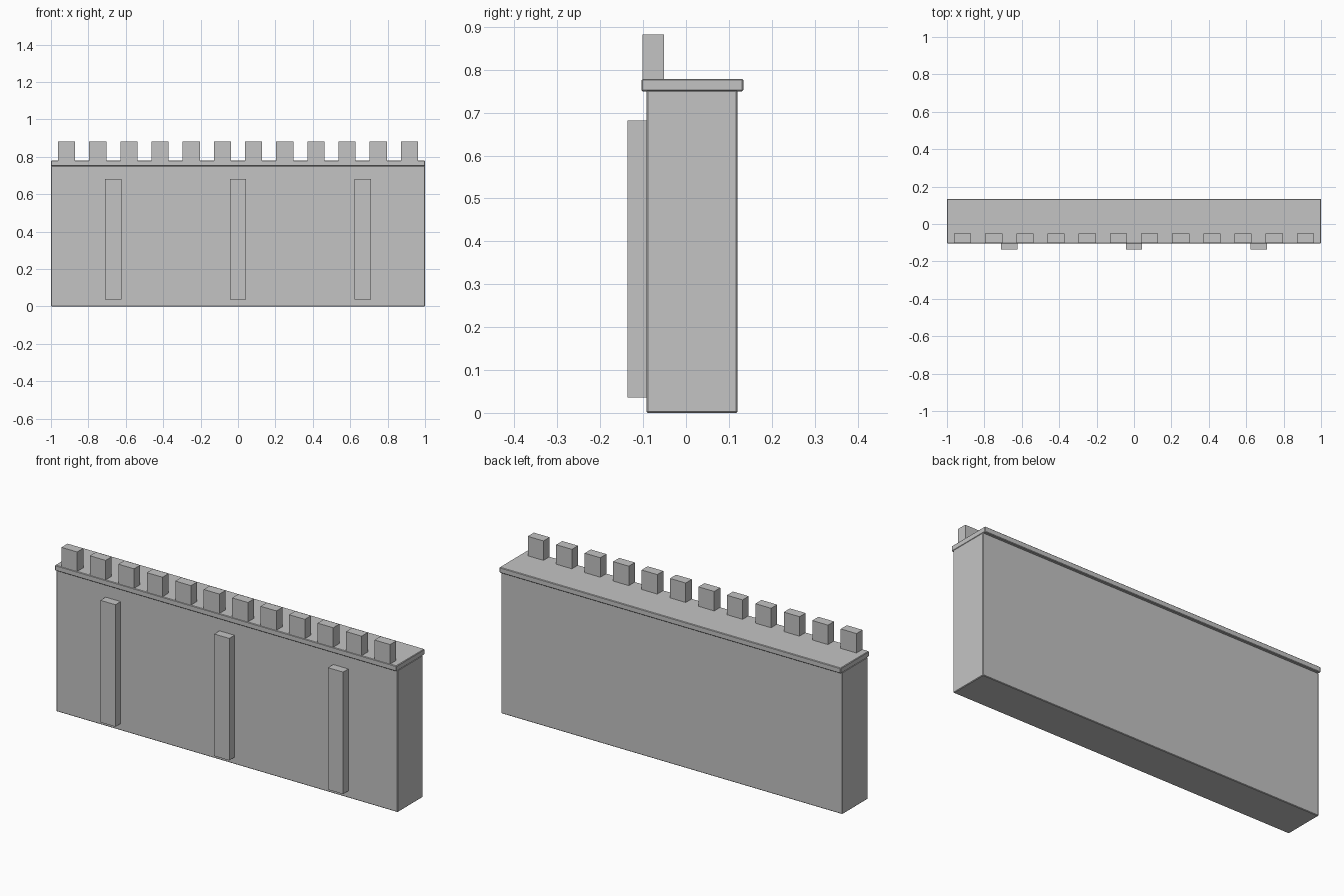
import bpy

cube = bpy.data.objects.get("Cube")
if cube:
    bpy.data.objects.remove(cube, do_unlink=True)

# Single stone colour
stone = bpy.data.materials.new("stone_grey")
stone.use_nodes = True
grey = (0.55, 0.55, 0.55, 1)
stone.diffuse_color = grey
stone.node_tree.nodes["Principled BSDF"].inputs["Base Color"].default_value = grey


def box(name, x, y, z, bevel=0):
    """Box spanning the given (min, max) ranges."""
    spans = (x, y, z)
    bpy.ops.mesh.primitive_cube_add(size=1, location=[(a + b) / 2 for a, b in spans])
    ob = bpy.context.object
    ob.name = name
    ob.scale = [b - a for a, b in spans]
    bpy.ops.object.transform_apply(location=False, rotation=False, scale=True)
    ob.data.materials.append(stone)
    if bevel:
        mod = ob.modifiers.new("worn_edges", "BEVEL")
        mod.width = bevel
        mod.segments = 1
    return ob


# Wall body and the walkway slab on top
box("wall_body", (-1, 1), (-0.092, 0.12), (0, 0.752), 0.003)
box("walkway_slab", (-1, 1), (-0.104, 0.134), (0.75, 0.779), 0.003)

# Buttresses on the front face
for i in range(3):
    cx = (i - 1) * 2 / 3
    box(f"buttress_{i + 1}", (cx - 0.044, cx + 0.044), (-0.136, -0.09), (0.036, 0.682))

# Row of merlons along the front edge
for i in range(12):
    cx = (i - 5.5) / 6
    box(f"merlon_{i + 1}", (cx - 0.046, cx + 0.046), (-0.102, -0.051), (0.778, 0.882))
